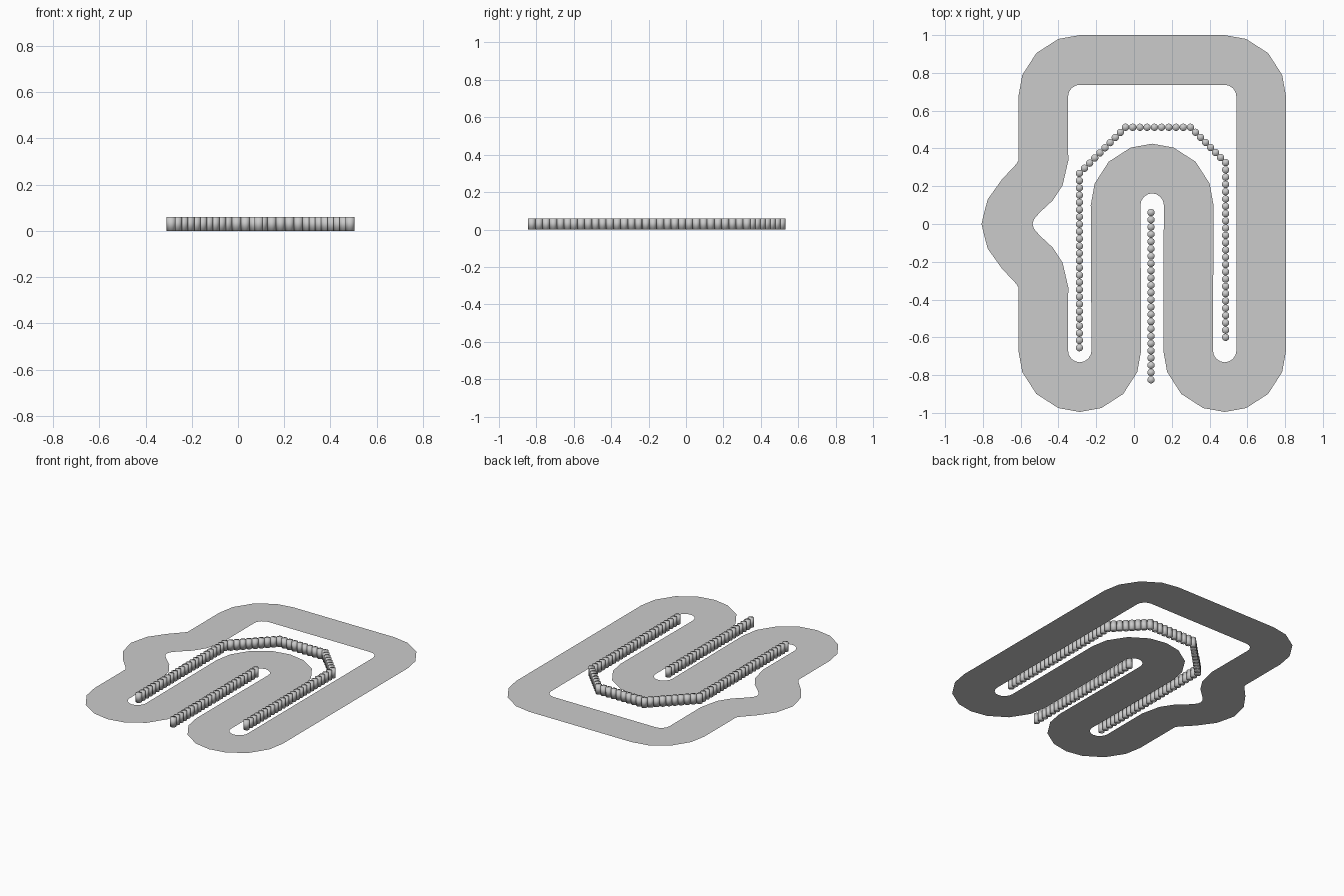
import bpy, bmesh, math

if "Cube" in bpy.data.objects:
    bpy.data.objects.remove(bpy.data.objects["Cube"])

gray = bpy.data.materials.new("light gray")
gray.diffuse_color = (0.6, 0.6, 0.6, 1)
gray.use_nodes = True
gray.node_tree.nodes["Principled BSDF"].inputs["Base Color"].default_value = gray.diffuse_color

R_OUT, R_IN = 0.325, 0.062
ANGLES = (0, 20.5, 45, 69.5, 90)
TRACK_Z = 0.012


def arc(cx, cy, start, quarters, turn):
    """Pairs (left edge, right edge) around a bend; turn 1 = counterclockwise."""
    pairs = []
    for q in range(quarters):
        for a in ANGLES[(1 if q else 0):]:
            t = math.radians(start + turn * (q * 90 + a))
            inner, outer = [(cx + r * math.cos(t), cy + r * math.sin(t))
                            for r in (R_IN, R_OUT)]
            pairs.append((inner, outer) if turn > 0 else (outer, inner))
    return pairs


# Side bulge: edge pairs of the upper half, mirrored in y for the lower half
bulge = [((-0.348, 0.335), (-0.612, 0.335)), ((-0.378, 0.205), (-0.625, 0.315)),
         ((-0.43, 0.125), (-0.70, 0.235)), ((-0.50, 0.06), (-0.775, 0.13)),
         ((-0.53, 0.025), (-0.798, 0.04))]
tip = [((-0.537, 0.0), (-0.807, 0.0))]
flip = [tuple((x, -y) for x, y in pair) for pair in reversed(bulge)]

# Counterclockwise circuit
path = bulge + tip + flip
path += arc(-0.287, -0.67, 180, 2, 1)     # left lobe
path += arc(0.096, 0.10, 180, 2, -1)      # middle bend
path += arc(0.48, -0.67, 180, 2, 1)       # right lobe
path += arc(0.48, 0.675, 0, 1, 1)         # back right corner
path += arc(-0.287, 0.675, 90, 1, 1)      # back left corner


def make_object(name, bm):
    me = bpy.data.meshes.new(name)
    bm.to_mesh(me)
    bm.free()
    me.materials.append(gray)
    ob = bpy.data.objects.new(name, me)
    bpy.context.collection.objects.link(ob)
    return ob


# Flat road ribbon
bm = bmesh.new()
rows = [[bm.verts.new((x, y, TRACK_Z)) for x, y in pair] for pair in path]
for a, b in zip(rows, rows[1:] + rows[:1]):
    bm.faces.new((a[0], a[1], b[1], b[0]))
make_object("track", bm)


def barrier(name, corners, counts):
    """Row of upright posts along a polyline, with fully smooth shading."""
    spots = [corners[0]]
    for (x0, y0), (x1, y1), n in zip(corners, corners[1:], counts):
        spots += [(x0 + (x1 - x0) * i / n, y0 + (y1 - y0) * i / n)
                  for i in range(1, n + 1)]
    bm = bmesh.new()
    for x, y in spots:
        new = bmesh.ops.create_cone(bm, cap_ends=True, segments=32, radius1=0.0192,
                                    radius2=0.0192, depth=0.06)["verts"]
        bmesh.ops.translate(bm, verts=new, vec=(x, y, 0.03))
    for f in bm.faces:
        f.smooth = True
    make_object(name, bm)


# Post rows
barrier("outer_barrier", [(-0.289, -0.655), (-0.289, 0.268), (-0.045, 0.512),
                          (0.299, 0.512), (0.485, 0.325), (0.485, -0.60)],
        [24, 9, 9, 7, 24])
barrier("middle_barrier", [(0.09, -0.825), (0.09, 0.061)], [23])
